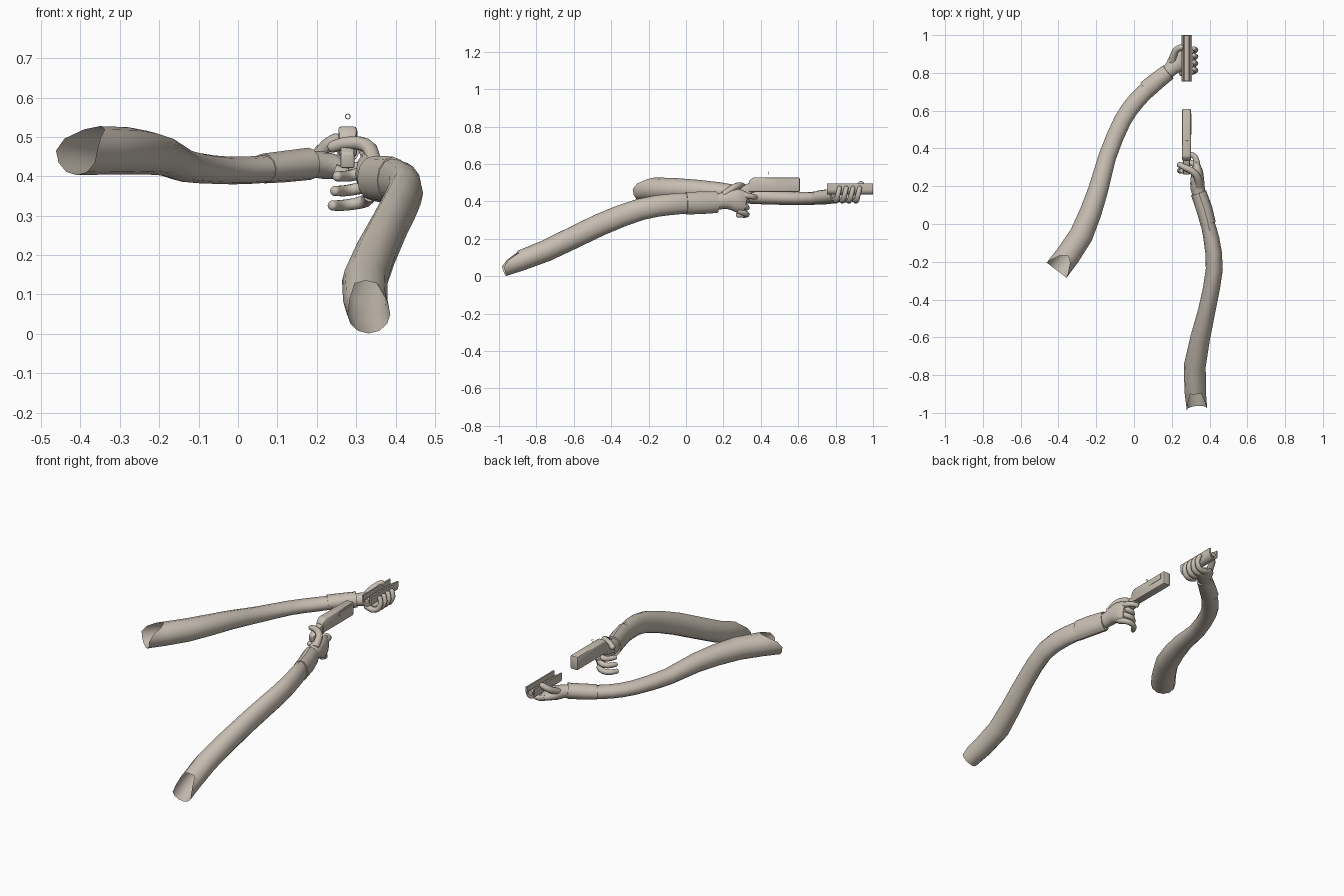
import bpy, bmesh, math
from mathutils import Vector

cube = bpy.data.objects.get("Cube")
if cube:
    bpy.data.objects.remove(cube, do_unlink=True)

clay = bpy.data.materials.new("warm_clay")
clay.use_nodes = True
CLAY = (0.58, 0.52, 0.45, 1)
clay.diffuse_color = CLAY
clay.node_tree.nodes["Principled BSDF"].inputs["Base Color"].default_value = CLAY
Z, Y = Vector((0, 0, 1)), Vector((0, 1, 0))


def finish(name, bm, angle=40):
    bmesh.ops.recalc_face_normals(bm, faces=bm.faces)
    mesh = bpy.data.meshes.new(name)
    bm.to_mesh(mesh)
    bm.free()
    mesh.materials.append(clay)
    ob = bpy.data.objects.new(name, mesh)
    bpy.context.collection.objects.link(ob)
    bpy.ops.object.select_all(action='DESELECT')
    ob.select_set(True)
    bpy.context.view_layer.objects.active = ob
    bpy.ops.object.shade_smooth_by_angle(angle=math.radians(angle))
    return ob


def smooth_path(keys, steps):
    """Catmull-Rom through keys, each holding position and two radii."""
    k = [Vector(v) for v in keys]
    out = []
    for i in range(len(k) - 1):
        a, b, c, d = k[max(i - 1, 0)], k[i], k[i + 1], k[min(i + 2, len(k) - 1)]
        for s in range(steps):
            t = s / steps
            out.append(0.5 * (2 * b + (c - a) * t + (2 * a - 5 * b + 4 * c - d) * t * t
                              + (3 * b - a - 3 * c + d) * t ** 3))
    return out + [k[-1]]


def tube(name, keys, sides=12, steps=2, ref=Z, notch=0, caps=True, angle=40):
    """Loft of ellipses along a path; notch cuts back the top of the first ring."""
    path = smooth_path(keys, steps)
    pos = [Vector(p[:3]) for p in path]
    bm = bmesh.new()
    rings = []
    for i, p in enumerate(path):
        t = (pos[min(i + 1, len(pos) - 1)] - pos[max(i - 1, 0)]).normalized()
        right = t.cross(ref).normalized()
        up = right.cross(t)
        ring = []
        for j in range(sides):
            a = math.tau * j / sides
            co = pos[i] + right * math.cos(a) * p[3] + up * math.sin(a) * p[4]
            if i == 0:
                co += t * notch * max(0, math.sin(a)) ** 2
            ring.append(bm.verts.new(co))
        rings.append(ring)
    for r, q in zip(rings, rings[1:]):
        for j in range(sides):
            n = (j + 1) % sides
            bm.faces.new((r[j], r[n], q[n], q[j]))
    if caps:
        bm.faces.new(rings[0])
        bm.faces.new(rings[-1])
    return finish(name, bm, angle)


def finger(name, points, radius, ref=Z):
    """Round tapering digit with a domed tip."""
    keys = [(*p, radius * (1 - 0.06 * i), radius * (1 - 0.06 * i)) for i, p in enumerate(points)]
    end = Vector(points[-1])
    d = (end - Vector(points[-2])).normalized()
    for along, size in ((0.6, 0.65), (0.85, 0.25)):
        keys.append((*(end + d * radius * along), radius * size, radius * size))
    return tube(name, keys, 10, 2, ref, angle=70)


def prism(name, outline, x0, x1, bevel=0.0):
    """Side outline (y, z) extruded across x."""
    bm = bmesh.new()
    face = bm.faces.new([bm.verts.new((x0, y, z)) for y, z in outline])
    ext = bmesh.ops.extrude_face_region(bm, geom=[face])
    bmesh.ops.translate(bm, vec=(x1 - x0, 0, 0),
                        verts=[v for v in ext["geom"] if isinstance(v, bmesh.types.BMVert)])
    if bevel:
        bmesh.ops.bevel(bm, geom=bm.edges[:], offset=bevel, segments=2, affect='EDGES', profile=0.5)
    return finish(name, bm)


# Sleeves, open at the shoulder
tube("forward_sleeve", [
    (-0.41, -0.245, 0.465, 0.066, 0.062), (-0.28, -0.06, 0.465, 0.063, 0.06),
    (-0.19, 0.18, 0.452, 0.053, 0.05), (-0.14, 0.36, 0.428, 0.047, 0.042),
    (-0.06, 0.55, 0.417, 0.046, 0.036), (0.015, 0.655, 0.415, 0.046, 0.035),
    (0.085, 0.725, 0.42, 0.043, 0.035)], notch=0.1, caps=False)
tube("trigger_sleeve", [
    (0.333, -0.98, 0.05, 0.054, 0.052), (0.322, -0.75, 0.135, 0.058, 0.058),
    (0.385, -0.46, 0.275, 0.046, 0.06), (0.425, -0.24, 0.358, 0.045, 0.058),
    (0.41, -0.08, 0.384, 0.042, 0.057), (0.385, 0.02, 0.39, 0.036, 0.055)],
    notch=0.15, caps=False)

# Cuffs
tube("forward_cuff", [
    (0.065, 0.71, 0.42, 0.049, 0.038), (0.12, 0.757, 0.425, 0.047, 0.04),
    (0.182, 0.805, 0.432, 0.044, 0.041)], steps=1)
tube("trigger_cuff", [
    (0.393, 0.0, 0.39, 0.041, 0.06), (0.372, 0.08, 0.392, 0.043, 0.06),
    (0.342, 0.165, 0.395, 0.042, 0.057)], steps=1)

# Forward hand cupping the fore-end from below
tube("forward_palm", [
    (0.165, 0.79, 0.43, 0.034, 0.032), (0.2, 0.825, 0.43, 0.04, 0.034),
    (0.23, 0.855, 0.426, 0.056, 0.034), (0.262, 0.872, 0.415, 0.058, 0.022),
    (0.285, 0.88, 0.41, 0.045, 0.012)], angle=70)
for i, label in enumerate(("little", "ring", "middle", "index")):
    y = 0.8 + 0.036 * i
    finger("forward_" + label + "_finger", [
        (0.245, y, 0.415), (0.283, y, 0.403), (0.314, y + 0.006, 0.412),
        (0.327, y + 0.014, 0.443), (0.318, y + 0.02, 0.468)], 0.0165, Y)
finger("forward_thumb", [
    (0.2, 0.845, 0.435), (0.207, 0.885, 0.455), (0.222, 0.92, 0.475),
    (0.246, 0.934, 0.492)], 0.02)

# Trigger hand beside the grip
tube("trigger_palm", [
    (0.35, 0.14, 0.395, 0.034, 0.045), (0.337, 0.19, 0.402, 0.038, 0.044),
    (0.335, 0.24, 0.41, 0.036, 0.056), (0.335, 0.285, 0.402, 0.028, 0.062),
    (0.33, 0.32, 0.395, 0.016, 0.052)], angle=70)
for i, label in enumerate(("little", "ring", "middle")):
    z = 0.33 + 0.037 * i
    x = 0.006 * i
    finger("trigger_" + label + "_finger", [
        (0.335, 0.275, z + 0.022), (0.325, 0.312, z + 0.008), (0.295, 0.325, z),
        (0.262 + x, 0.312, z - 0.004), (0.243 + x, 0.283, z - 0.004)], 0.0175)
finger("trigger_index_finger", [
    (0.335, 0.28, 0.435), (0.333, 0.325, 0.43), (0.32, 0.358, 0.425),
    (0.295, 0.37, 0.422)], 0.017)
finger("trigger_thumb", [
    (0.345, 0.2, 0.435), (0.335, 0.25, 0.47), (0.308, 0.28, 0.484),
    (0.272, 0.298, 0.484), (0.245, 0.312, 0.476)], 0.02)

# Receiver, neck and side port
prism("receiver", [(0.335, 0.45), (0.61, 0.45), (0.61, 0.527), (0.355, 0.527), (0.335, 0.505)],
      0.255, 0.302, 0.008)
prism("grip_neck", [(0.37, 0.45), (0.34, 0.5), (0.26, 0.46), (0.265, 0.42), (0.32, 0.43)],
      0.26, 0.296, 0.006)
prism("ejection_port", [(0.475, 0.5), (0.49, 0.488), (0.585, 0.488), (0.585, 0.516), (0.48, 0.516)],
      0.3, 0.304)

# Ring sight above the receiver
bpy.ops.mesh.primitive_torus_add(location=(0.279, 0.44, 0.552), rotation=(math.pi / 2, 0, 0),
                                 major_radius=0.006, minor_radius=0.0012,
                                 major_segments=16, minor_segments=6)
sight = bpy.context.object
sight.name = "ring_sight"
sight.data.materials.append(clay)

# Fore-end: open-topped channel holding a magazine tube
arc = [(math.cos(a), math.sin(a)) for a in [math.pi + math.pi * i / 12 for i in range(13)]]
section = [(-0.028, 0.495)] + [(0.028 * c, 0.464 + 0.028 * s) for c, s in arc] + [(0.028, 0.495)]
section += [(0.02, 0.495)] + [(-0.02 * c, 0.464 + 0.02 * s) for c, s in arc] + [(-0.02, 0.495)]
bm = bmesh.new()
ends = [[bm.verts.new((0.279 + x, y, z)) for x, z in section] for y in (0.755, 1.0)]
for i in range(len(section)):
    n = (i + 1) % len(section)
    bm.faces.new((ends[0][i], ends[0][n], ends[1][n], ends[1][i]))
for ring in ends:
    bm.faces.new(ring)
finish("fore_end_channel", bm)
tube("magazine_tube", [(0.279, 0.757, 0.466, 0.014, 0.014), (0.279, 0.998, 0.466, 0.014, 0.014)],
     steps=1)
